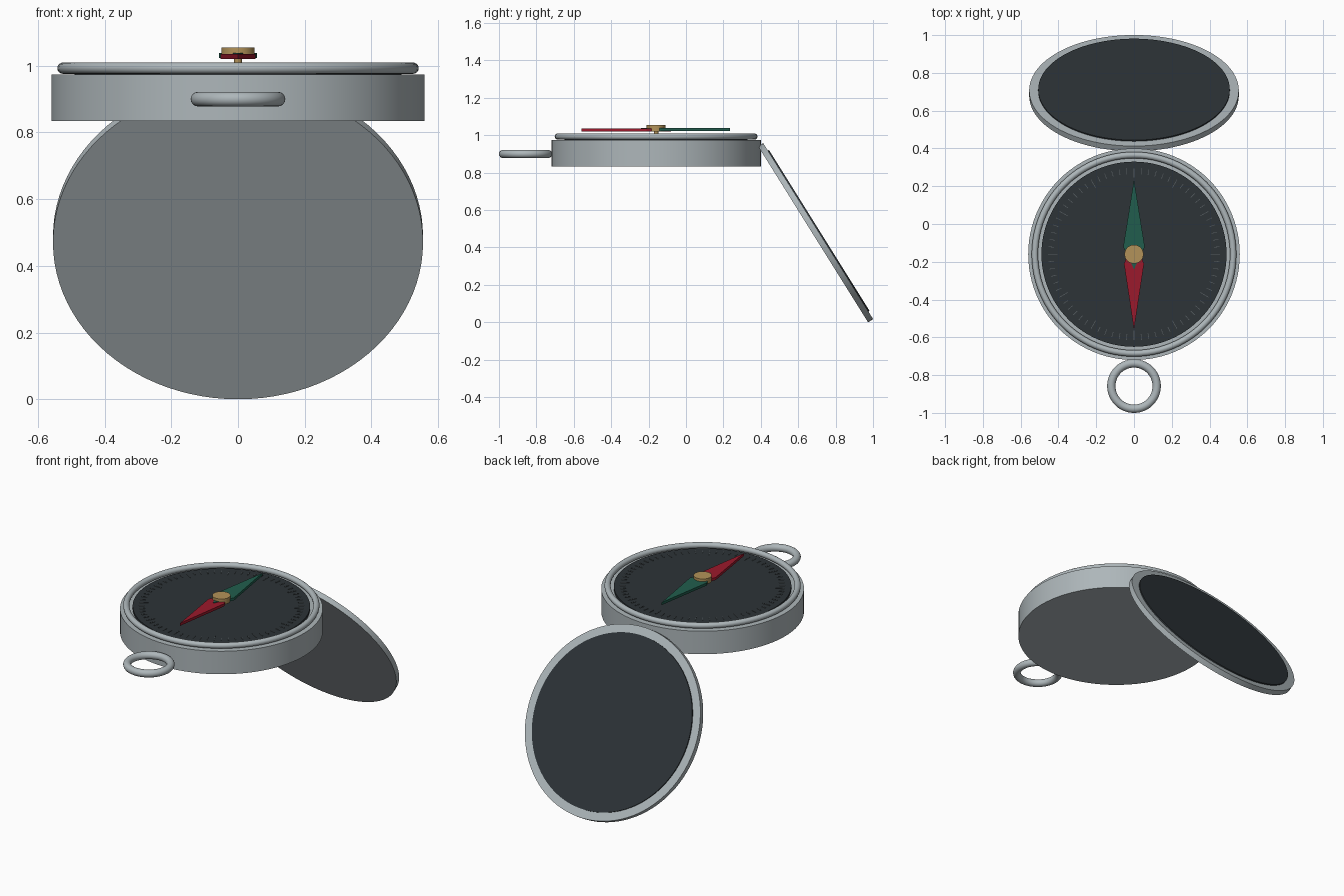
import bpy, bmesh, math
from mathutils import Vector, Matrix

if "Cube" in bpy.data.objects:
    bpy.data.objects.remove(bpy.data.objects["Cube"])

CY = -0.16                      # centre of the compass body in y
TILT = math.radians(58)         # lid slope below horizontal


def material(name, rgb):
    m = bpy.data.materials.new(name)
    m.diffuse_color = (*rgb, 1)
    m.use_nodes = True
    m.node_tree.nodes["Principled BSDF"].inputs["Base Color"].default_value = m.diffuse_color
    return m


steel = material("steel", (0.42, 0.47, 0.49))
dark = material("dark_face", (0.026, 0.033, 0.038))
tick_grey = material("tick_grey", (0.10, 0.12, 0.13))
red = material("red", (0.33, 0.01, 0.025))
green = material("green", (0.015, 0.11, 0.075))
brass = material("brass", (0.45, 0.29, 0.1))


def finish(name, mat):
    ob = bpy.context.object
    ob.name = name
    ob.data.materials.append(mat)
    bpy.ops.object.shade_smooth_by_angle(angle=math.radians(35))
    return ob


def disc(name, loc, radius, depth, mat, rot=(0, 0, 0), sides=96):
    bpy.ops.mesh.primitive_cylinder_add(vertices=sides, radius=radius, depth=depth,
                                        location=loc, rotation=rot)
    return finish(name, mat)


def ring(name, loc, major, minor, mat):
    bpy.ops.mesh.primitive_torus_add(major_segments=96, minor_segments=16, location=loc,
                                     major_radius=major, minor_radius=minor)
    return finish(name, mat)


def mesh_object(name, bm, mat):
    bmesh.ops.recalc_face_normals(bm, faces=bm.faces)
    me = bpy.data.meshes.new(name)
    bm.to_mesh(me)
    bm.free()
    me.materials.append(mat)
    ob = bpy.data.objects.new(name, me)
    bpy.context.collection.objects.link(ob)
    return ob


def needle(name, tip, wide, back, half, z0, z1, mat):
    bm = bmesh.new()
    pts = [(0, tip), (half, wide), (0, back), (-half, wide)]
    face = bm.faces.new([bm.verts.new((x, y, z0)) for x, y in pts])
    ext = bmesh.ops.extrude_face_region(bm, geom=[face])
    verts = [v for v in ext["geom"] if isinstance(v, bmesh.types.BMVert)]
    bmesh.ops.translate(bm, verts=verts, vec=(0, 0, z1 - z0))
    return mesh_object(name, bm, mat)


# body, bezel and dial
disc("body", (0, CY, 0.904), 0.56, 0.14, steel)
ring("bezel", (0, CY, 0.993), 0.525, 0.017, steel)
disc("dial", (0, CY, 0.98), 0.49, 0.02, dark)

# degree ticks, longer every 30 degrees
bm = bmesh.new()
for i in range(72):
    length = 0.05 if i % 6 == 0 else 0.03
    bmesh.ops.create_cube(bm, size=1, matrix=Matrix.Translation((0, CY, 0.991))
                          @ Matrix.Rotation(math.radians(5 * i), 4, "Z")
                          @ Matrix.Translation((0, 0.455 - length / 2, 0))
                          @ Matrix.Diagonal((0.003, length, 0.005, 1)))
mesh_object("dial_ticks", bm, tick_grey)

# needle halves and pivot
needle("needle_north", 0.235, -0.12, -0.24, 0.057, 1.023, 1.039, green)
needle("needle_south", -0.56, -0.21, -0.08, 0.053, 1.02, 1.036, red)
disc("pivot_cap", (0, CY, 1.0375), 0.05, 0.034, brass, sides=48)
disc("pivot_pin", (0, CY, 1.005), 0.012, 0.035, brass, sides=24)

# hanging loop
ring("hanging_loop", (0, -0.858, 0.9), 0.12, 0.022, steel)

# open lid with dark inner face
normal = Vector((0, math.sin(TILT), math.cos(TILT)))
centre = Vector((0, 0.693, 0.479))
disc("lid", centre, 0.555, 0.032, steel, (-TILT, 0, 0))
disc("lid_inner_face", centre + normal * 0.017, 0.507, 0.012, dark, (-TILT, 0, 0))
